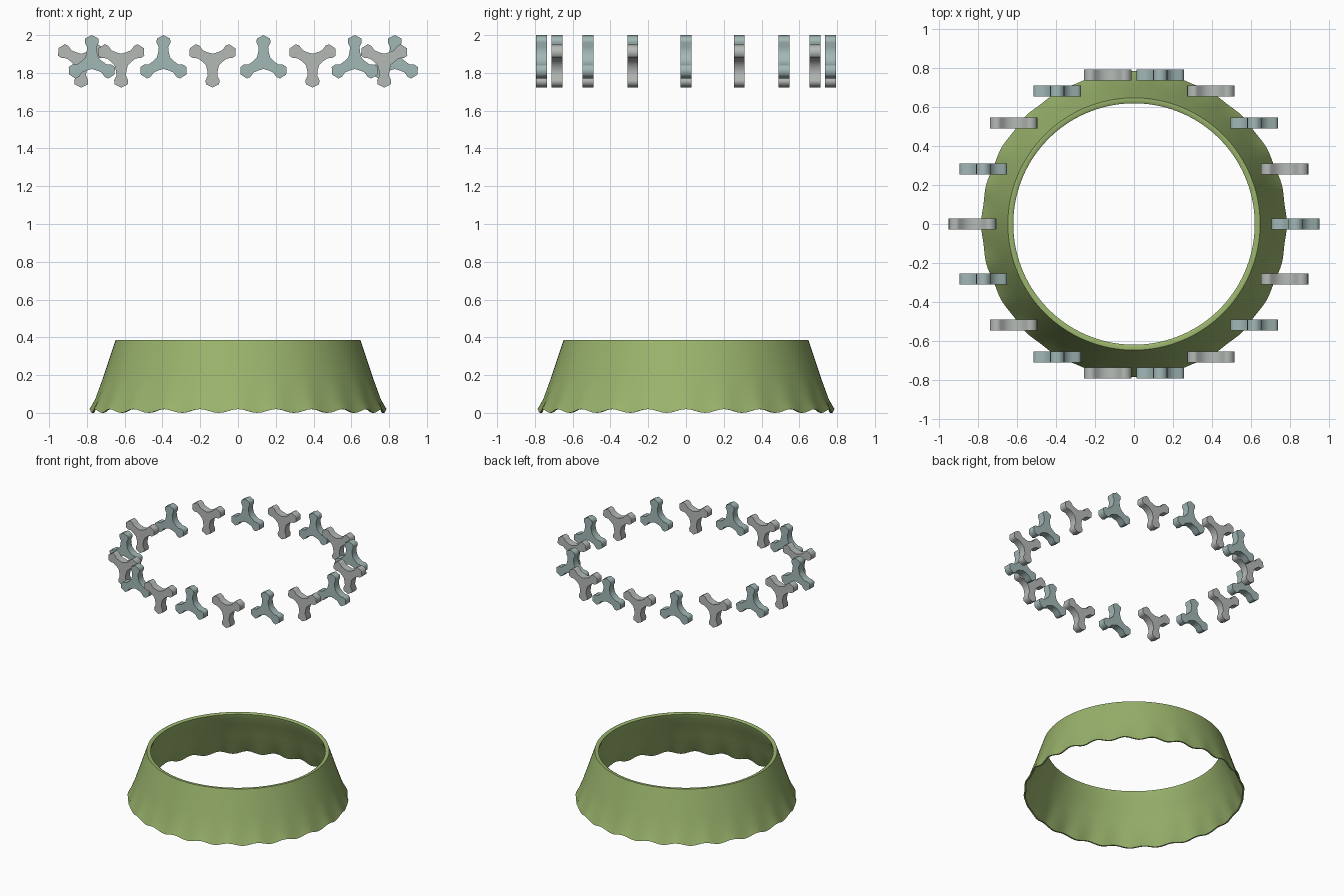
import bpy
from math import sin, cos, pi, radians

if "Cube" in bpy.data.objects:
    bpy.data.objects.remove(bpy.data.objects["Cube"])


def material(name, rgb):
    m = bpy.data.materials.new(name)
    m.diffuse_color = (*rgb, 1)
    m.use_nodes = True
    m.node_tree.nodes["Principled BSDF"].inputs["Base Color"].default_value = m.diffuse_color
    return m


def make(name, verts, faces, mat, angle):
    me = bpy.data.meshes.new(name)
    me.from_pydata(verts, [], faces)
    me.materials.append(mat)
    ob = bpy.data.objects.new(name, me)
    bpy.context.collection.objects.link(ob)
    bpy.ops.object.select_all(action='DESELECT')
    ob.select_set(True)
    bpy.context.view_layer.objects.active = ob
    bpy.ops.object.mode_set(mode='EDIT')
    bpy.ops.mesh.select_all(action='SELECT')
    bpy.ops.mesh.normals_make_consistent(inside=False)
    bpy.ops.object.mode_set(mode='OBJECT')
    bpy.ops.object.shade_smooth_by_angle(angle=radians(angle))
    return ob


green = material("green", (0.32, 0.45, 0.15))
teal = material("blue_green", (0.36, 0.48, 0.47))
grey = material("warm_grey", (0.46, 0.49, 0.47))

# Flared skirt: closed wall profile (radius, height), lower edge scalloped
profile = [(0.783, 0.0), (0.755, 0.065), (0.713, 0.19), (0.675, 0.305),
           (0.648, 0.385), (0.632, 0.387), (0.62, 0.38), (0.627, 0.35),
           (0.663, 0.28), (0.70, 0.18), (0.744, 0.065), (0.772, 0.0)]
SEG, WAVES, n = 192, 24, len(profile)
verts, faces = [], []
for i in range(SEG):
    a = 2 * pi * i / SEG
    wave = 0.5 + 0.5 * cos(WAVES * a)
    for r, z in profile:
        fade = max(0, 1 - z / 0.1)
        rr = r + 0.006 * (wave - 0.5) * fade
        verts.append((rr * cos(a), rr * sin(a), z + 0.02 * wave * fade))
for i in range(SEG):
    j = (i + 1) % SEG
    for k in range(n):
        m = (k + 1) % n
        faces.append((i * n + k, j * n + k, j * n + m, i * n + m))
make("skirt", verts, faces, green, 50)

# Three-lobed leaf outline: one lobe repeated three times
lobe = [(0.02, -0.035), (0.048, -0.028), (0.075, -0.025), (0.10, -0.037),
        (0.121, -0.035), (0.139, 0), (0.121, 0.035), (0.10, 0.037),
        (0.075, 0.025), (0.048, 0.028)]
outline = []
for t in range(3):
    a = pi / 2 + t * 2 * pi / 3
    outline += [(u * cos(a) - v * sin(a), u * sin(a) + v * cos(a)) for u, v in lobe]


def trefoil(name, x, y, z, flip, mat):
    s, c, h = (-1 if flip else 1), len(outline), 0.028
    vs = [(x + s * u, y + d, z + s * v) for d in (-h, h) for u, v in outline]
    fs = [tuple(range(c)), tuple(range(2 * c - 1, c - 1, -1))]
    fs += [(i, (i + 1) % c, c + (i + 1) % c, c + i) for i in range(c)]
    make(name, vs, fs, mat, 60)


# Floating ring of 18 trefoils, all facing front, alternately upside down
for i in range(18):
    a = radians(20 * i)
    r = 0.775 + 0.055 * cos(a) ** 2
    flip = i % 2 == 1
    trefoil(f"trefoil_{i + 1}", r * cos(a), r * sin(a), 1.861, flip, grey if flip else teal)
